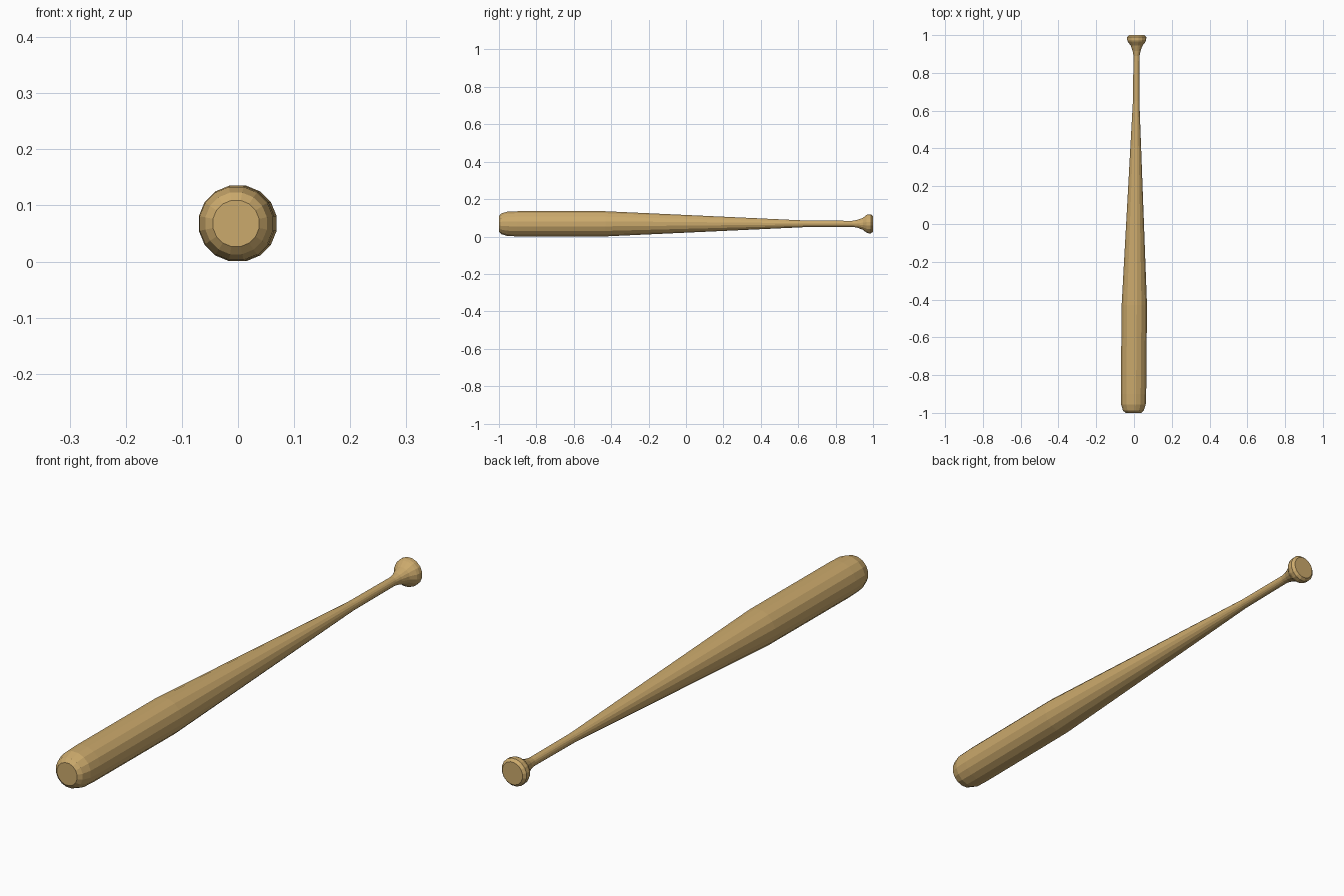
import bpy, bmesh, math

if "Cube" in bpy.data.objects:
    bpy.data.objects.remove(bpy.data.objects["Cube"])

SIDES = 16
CENTRE_Z = 0.068
TILT = 0.009  # slight sideways lean of the axis

# (position along y, radius) from barrel tip to knob end
profile = [(-1.0, 0.042), (-0.988, 0.056), (-0.955, 0.0665), (-0.9, 0.0685),
           (-0.43, 0.0685), (0.65, 0.0175), (0.89, 0.0165), (0.915, 0.021),
           (0.945, 0.032), (0.965, 0.048), (0.975, 0.0515), (0.99, 0.0515),
           (1.0, 0.042)]

# Bat: rings along the leaning axis, bridged with quads
bm = bmesh.new()
rings = []
for y, r in profile:
    cx = 0.0055 + TILT * y
    ring = []
    for i in range(SIDES):
        a = 2 * math.pi * (i + 0.5) / SIDES
        ring.append(bm.verts.new((cx + r * math.cos(a), y, CENTRE_Z + r * math.sin(a))))
    rings.append(ring)
for a, b in zip(rings, rings[1:]):
    for i in range(SIDES):
        j = (i + 1) % SIDES
        bm.faces.new((a[i], a[j], b[j], b[i]))
# Flat end caps
bm.faces.new(rings[0])
bm.faces.new(rings[-1])
bmesh.ops.recalc_face_normals(bm, faces=bm.faces)

mesh = bpy.data.meshes.new("baseball_bat")
bm.to_mesh(mesh)
bm.free()
bat = bpy.data.objects.new("baseball_bat", mesh)
bpy.context.collection.objects.link(bat)

# Wood colour
wood = bpy.data.materials.new("wood")
wood.diffuse_color = (0.60, 0.40, 0.15, 1)
wood.use_nodes = True
wood.node_tree.nodes["Principled BSDF"].inputs["Base Color"].default_value = wood.diffuse_color
mesh.materials.append(wood)
